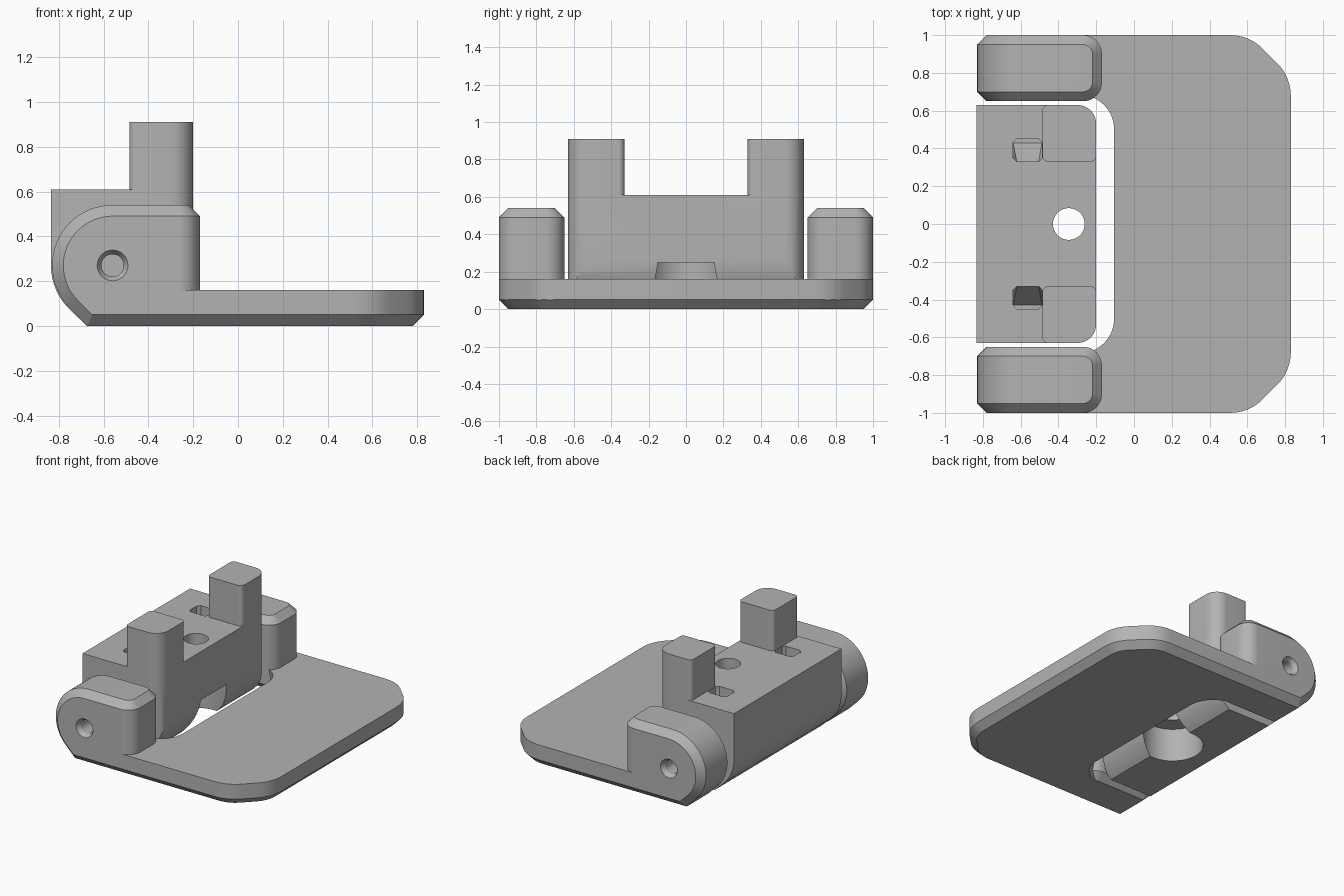
import bpy, bmesh, math
from mathutils import Vector

cube = bpy.data.objects.get("Cube")
if cube:
    bpy.data.objects.remove(cube, do_unlink=True)

grey = bpy.data.materials.new("plain_grey")
grey.use_nodes = True
grey.diffuse_color = (0.45, 0.45, 0.45, 1)
grey.node_tree.nodes["Principled BSDF"].inputs["Base Color"].default_value = grey.diffuse_color


def arc(cx, cy, r, start, end, steps=12):
    angles = [math.radians(start + (end - start) * i / steps) for i in range(steps + 1)]
    return [(cx + r * math.cos(a), cy + r * math.sin(a)) for a in angles]


def rounded_rect(x0, x1, y0, y1, radii):
    """Outline with corner radii in the order +x+y, -x+y, -x-y, +x-y."""
    a, b, c, d = [max(r, 0.0005) for r in radii]
    return (arc(x1 - a, y1 - a, a, 0, 90) + arc(x0 + b, y1 - b, b, 90, 180)
            + arc(x0 + c, y0 + c, c, 180, 270) + arc(x1 - d, y0 + d, d, 270, 360))


def at_z(outline, z):
    return [(x, y, z) for x, y in outline]


def at_y(outline, y):
    return [(x, y, z) for x, z in outline]


def hull(name, points):
    """Convex solid around a set of points."""
    bm = bmesh.new()
    for p in points:
        bm.verts.new(p)
    bmesh.ops.remove_doubles(bm, verts=bm.verts, dist=0.0008)
    bmesh.ops.convex_hull(bm, input=bm.verts)
    loose = [v for v in bm.verts if not v.link_faces]
    bmesh.ops.delete(bm, geom=loose, context='VERTS')
    bmesh.ops.dissolve_limit(bm, angle_limit=math.radians(0.5), verts=bm.verts, edges=bm.edges)
    bmesh.ops.recalc_face_normals(bm, faces=bm.faces)
    mesh = bpy.data.meshes.new(name)
    bm.to_mesh(mesh)
    bm.free()
    mesh.materials.append(grey)
    ob = bpy.data.objects.new(name, mesh)
    bpy.context.collection.objects.link(ob)
    return ob


def combine(ob, other, operation):
    """Apply a boolean and remove the second solid."""
    mod = ob.modifiers.new("combine", 'BOOLEAN')
    mod.operation, mod.solver, mod.object = operation, 'EXACT', other
    bpy.context.view_layer.objects.active = ob
    bpy.ops.object.modifier_apply(modifier=mod.name)
    bpy.data.objects.remove(other, do_unlink=True)


def finish(ob):
    bpy.ops.object.select_all(action='DESELECT')
    ob.select_set(True)
    bpy.context.view_layer.objects.active = ob
    bpy.ops.object.shade_smooth_by_angle(angle=math.radians(25))


PIVOT_X, PIVOT_Z = -0.56, 0.27
BEVEL = 0.05


# Base plate with clipped corners and a bevelled underside
def plate_outline(inset):
    r = 0.24 - inset
    half = arc(0.51, 0.76, r, 90, 45, 6) + arc(0.59, 0.68, r, 45, 0, 6)
    half.append((-0.4, 1 - inset))
    return half + [(x, -y) for x, y in half]


base = hull("base_plate", at_z(plate_outline(BEVEL), 0)
            + at_z(plate_outline(0), BEVEL) + at_z(plate_outline(0), 0.16))


# Notch for the hinge block, flared underneath
def notch(grow):
    r = 0.15 + grow
    return rounded_rect(-1.2, -0.14 + grow, -0.65 - grow, 0.65 + grow, (r, 0, 0, r))


combine(base, hull("notch_cutter", at_z(notch(0.06), -0.01)
                   + at_z(notch(0), BEVEL) + at_z(notch(0), 0.4)), 'DIFFERENCE')


# Hinge ears: round nose, rounded back corners, bevelled all round
def nose(inset):
    r = PIVOT_Z - inset
    points = arc(PIVOT_X, PIVOT_Z, r, 90, 225, 24)
    return points + [(PIVOT_X - r * (math.sqrt(2) - 1), inset)]


def ear_back(inset):
    r = 0.1 - inset
    corners = rounded_rect(-0.4, -0.17 - inset, 0.65 + inset, 1 - inset, (r, 0, 0, r))
    return [p for p in corners if p[0] > -0.35]


for side in (-1, 1):
    points = at_z(ear_back(BEVEL), 0) + at_z(ear_back(0), BEVEL)
    points += at_z(ear_back(0), 0.54 - BEVEL) + at_z(ear_back(BEVEL), 0.54)
    for y, inset in ((0.65, BEVEL), (0.7, 0), (0.95, 0), (1.0, BEVEL)):
        points += at_y(nose(inset), y)
    ear = hull("hinge_ear", [(x, y * side, z) for x, y, z in points])
    combine(base, ear, 'UNION')

# Countersunk pin holes in the ears
for side in (-1, 1):
    points = []
    for y, r in ((1.01, 0.075), (0.97, 0.05), (0.85, 0.05)):
        points += at_y(arc(PIVOT_X, PIVOT_Z, r, 0, 360, 32), y * side)
    # the flare is concave, so cut the cone and the bore separately
    cone, bore = points[:66], points[33:]
    combine(base, hull("cone_cutter", cone), 'DIFFERENCE')
    bore = [(x, side * (0.98 if abs(y) > 0.9 else 0.85), z) for x, y, z in bore]
    combine(base, hull("bore_cutter", bore), 'DIFFERENCE')
finish(base)

# Hinge block: rounded underside on both edges
profile = [(-0.835, 0.61), (-0.2, 0.61)]
back_r = -0.2 - PIVOT_X
profile += arc(PIVOT_X, PIVOT_Z, back_r, 0, -math.degrees(math.asin(PIVOT_Z / back_r)), 14)
profile += arc(PIVOT_X, PIVOT_Z, 0.275, 180, 225, 12) + [(-0.675, 0)]
block = hull("hinge_block", at_y(profile, -0.63) + at_y(profile, 0.63))
corner = rounded_rect(-1, -0.2, -0.63, 0.63, (0.1, 0, 0, 0.1))
combine(block, hull("corner_shape", at_z(corner, -0.1) + at_z(corner, 0.8)), 'INTERSECT')

# Two upright posts
for side in (-1, 1):
    outline = rounded_rect(-0.485, -0.2, 0.33, 0.63, (0.1, 0.03, 0.03, 0.03))
    outline = [(x, y * side) for x, y in outline]
    post = hull("post", at_z(outline, 0.5) + at_z(outline, 0.91))
    combine(block, post, 'UNION')

# Screw hole and wide recess below it
for name, r, z0, z1 in (("screw_hole", 0.084, 0.2, 0.8), ("recess", 0.21, -0.1, 0.25)):
    circle = arc(-0.345, 0, r, 0, 360, 48)
    combine(block, hull(name, at_z(circle, z0) + at_z(circle, z1)), 'DIFFERENCE')

# Slots beside the posts with floors that slope outward
for side in (-1, 1):
    points = []
    for x, trim in ((-0.64, 0.02), (-0.62, 0), (-0.505, 0), (-0.487, 0.02)):
        for y, z in ((0.33 + trim, 0.7), (0.45 - trim, 0.7),
                     (0.33 + trim, 0.53), (0.45 - trim, 0.4)):
            points.append(Vector((x, y * side, z)))
    combine(block, hull("slot_cutter", points), 'DIFFERENCE')
finish(block)
